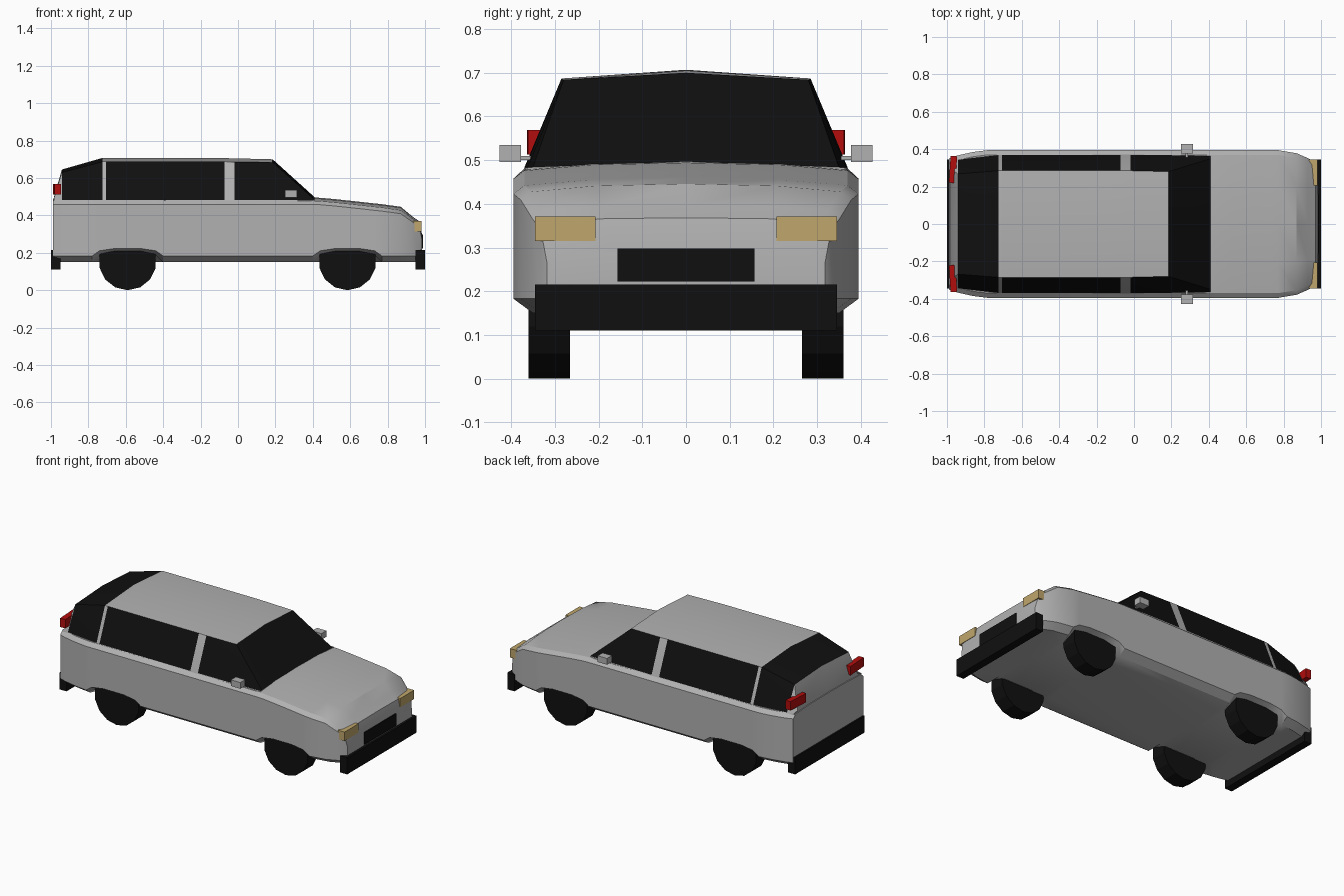
import bpy, bmesh, math

if "Cube" in bpy.data.objects:
    bpy.data.objects.remove(bpy.data.objects["Cube"])


def material(name, rgb):
    m = bpy.data.materials.new(name)
    m.diffuse_color = (*rgb, 1)
    m.use_nodes = True
    m.node_tree.nodes["Principled BSDF"].inputs["Base Color"].default_value = m.diffuse_color
    return m


GREY = material("silver grey paint", (0.44, 0.44, 0.44))
BLACK = material("black", (0.005, 0.005, 0.005))
RED = material("red lamp", (0.45, 0.004, 0.004))
TAN = material("amber lamp", (0.52, 0.38, 0.15))


def loft(name, sections, mats, smooth=30):
    """Skin mirrored half sections; each is (x, [(y, z)...]) from centre to centre."""
    bm = bmesh.new()
    rings = []
    for x, half in sections:
        pts = half + [(-y, z) for y, z in reversed(half) if y > 0]
        rings.append([bm.verts.new((x, y, z)) for y, z in pts])
    for a, b in zip(rings, rings[1:]):
        n = len(a)
        for i in range(n):
            j = (i + 1) % n
            bm.faces.new((a[i], a[j], b[j], b[i]))
    bm.faces.new(rings[0])
    bm.faces.new(rings[-1])
    bmesh.ops.recalc_face_normals(bm, faces=bm.faces)
    me = bpy.data.meshes.new(name)
    bm.to_mesh(me)
    bm.free()
    for m in mats:
        me.materials.append(m)
    ob = bpy.data.objects.new(name, me)
    bpy.context.collection.objects.link(ob)
    bpy.ops.object.select_all(action='DESELECT')
    ob.select_set(True)
    bpy.context.view_layer.objects.active = ob
    bpy.ops.object.shade_smooth_by_angle(angle=math.radians(smooth))
    return ob


def box(name, lo, hi, mat, turn=0):
    c = [(a + b) / 2 for a, b in zip(lo, hi)]
    bpy.ops.mesh.primitive_cube_add(size=1, location=c, rotation=(0, 0, turn))
    ob = bpy.context.object
    ob.name = name
    ob.scale = [b - a for a, b in zip(lo, hi)]
    ob.data.materials.append(mat)
    return ob


# Lower body: x, half width, top height, raised sill over a wheel (0 to 1)
stations = [(-0.99, 0.35, 0.485, 0), (-0.95, 0.365, 0.487, 0), (-0.86, 0.385, 0.487, 0),
            (-0.78, 0.395, 0.487, 0), (-0.74, 0.395, 0.487, 0.7), (-0.66, 0.395, 0.487, 1),
            (-0.52, 0.395, 0.487, 1), (-0.44, 0.395, 0.487, 0.7), (-0.40, 0.395, 0.487, 0),
            (0.40, 0.395, 0.484, 0), (0.44, 0.395, 0.482, 0.7), (0.52, 0.395, 0.475, 1),
            (0.65, 0.395, 0.461, 1), (0.73, 0.395, 0.452, 0.7), (0.77, 0.395, 0.448, 0),
            (0.87, 0.378, 0.434, 0), (0.93, 0.352, 0.392, 0), (0.97, 0.332, 0.364, 0),
            (0.985, 0.318, 0.29, 0)]


def body_section(x, w, top, arch):
    crown = 0.012 if 0.3 < x < 0.9 else 0.004
    return x, [(0, 0.15), (0.25, 0.15), (w - 0.045, 0.15 + 0.055 * arch),
               (w, 0.183 + 0.04 * arch), (w, min(0.458, top - 0.025)),
               (w - 0.025, top - 0.006), (w * 0.55, top + crown * 0.6), (0, top + crown)]


loft("body", [body_section(*s) for s in stations], [GREY])

# Cabin: x, base half width, roof edge half width, roof edge height, centre height
cabin = [(-0.985, 0.335, 0.30, 0.49, 0.495), (-0.942, 0.345, 0.268, 0.63, 0.645),
         (-0.725, 0.37, 0.285, 0.687, 0.707), (-0.705, 0.37, 0.285, 0.687, 0.707),
         (-0.072, 0.372, 0.285, 0.687, 0.706), (-0.02, 0.372, 0.285, 0.686, 0.705),
         (0.185, 0.37, 0.28, 0.684, 0.70), (0.41, 0.365, 0.35, 0.484, 0.497)]
cab = loft("cabin", [(x, [(0, 0.475), (b, 0.475), (b - 0.002, 0.483), (r, h), (0, c)])
                     for x, b, r, h, c in cabin], [GREY, BLACK], 20)
# Glass: windscreen, sloping rear glass and side panes between pillars
for f in cab.data.polygons:
    x, y, z = f.center
    side = abs(f.normal.y) > 0.7
    pillar = -0.73 < x < -0.70 or -0.075 < x < -0.015
    ends = x > 0.19 or -0.945 < x < -0.73
    if z > 0.482 and (ends or (side and not pillar and x > -0.942)):
        f.material_index = 1

# Wheels
for x, end in ((-0.59, "rear"), (0.585, "front")):
    for s, side in ((-1, "right"), (1, "left")):
        bpy.ops.mesh.primitive_cylinder_add(vertices=14, radius=0.154, depth=0.095,
                                            location=(x, s * 0.3125, 0.154),
                                            rotation=(math.pi / 2, 0, 0))
        wheel = bpy.context.object
        wheel.name = f"{end}_{side}_wheel"
        wheel.data.materials.append(BLACK)

# Bumpers and grille
box("front_bumper", (0.95, -0.345, 0.11), (1.0, 0.345, 0.215), BLACK)
box("rear_bumper", (-1.0, -0.345, 0.11), (-0.95, 0.345, 0.215), BLACK)
box("grille", (0.965, -0.157, 0.222), (0.99, 0.157, 0.298), BLACK)

# Lamps and mirrors on both sides
for s, side in ((-1, "right"), (1, "left")):
    def pair(name, x0, x1, y0, y1, z0, z1, mat, turn=0):
        ya, yb = sorted((s * y0, s * y1))
        box(f"{side}_{name}", (x0, ya, z0), (x1, yb, z1), mat, s * turn)
    pair("headlight", 0.935, 0.982, 0.207, 0.345, 0.315, 0.371, TAN)
    pair("tail_light", -0.985, -0.95, 0.22, 0.363, 0.513, 0.569, RED, -0.06)
    pair("mirror", 0.25, 0.315, 0.378, 0.427, 0.496, 0.535, GREY)
    # short stalk joining the mirror to the door
    pair("mirror_stalk", 0.275, 0.29, 0.355, 0.385, 0.50, 0.51, GREY)
